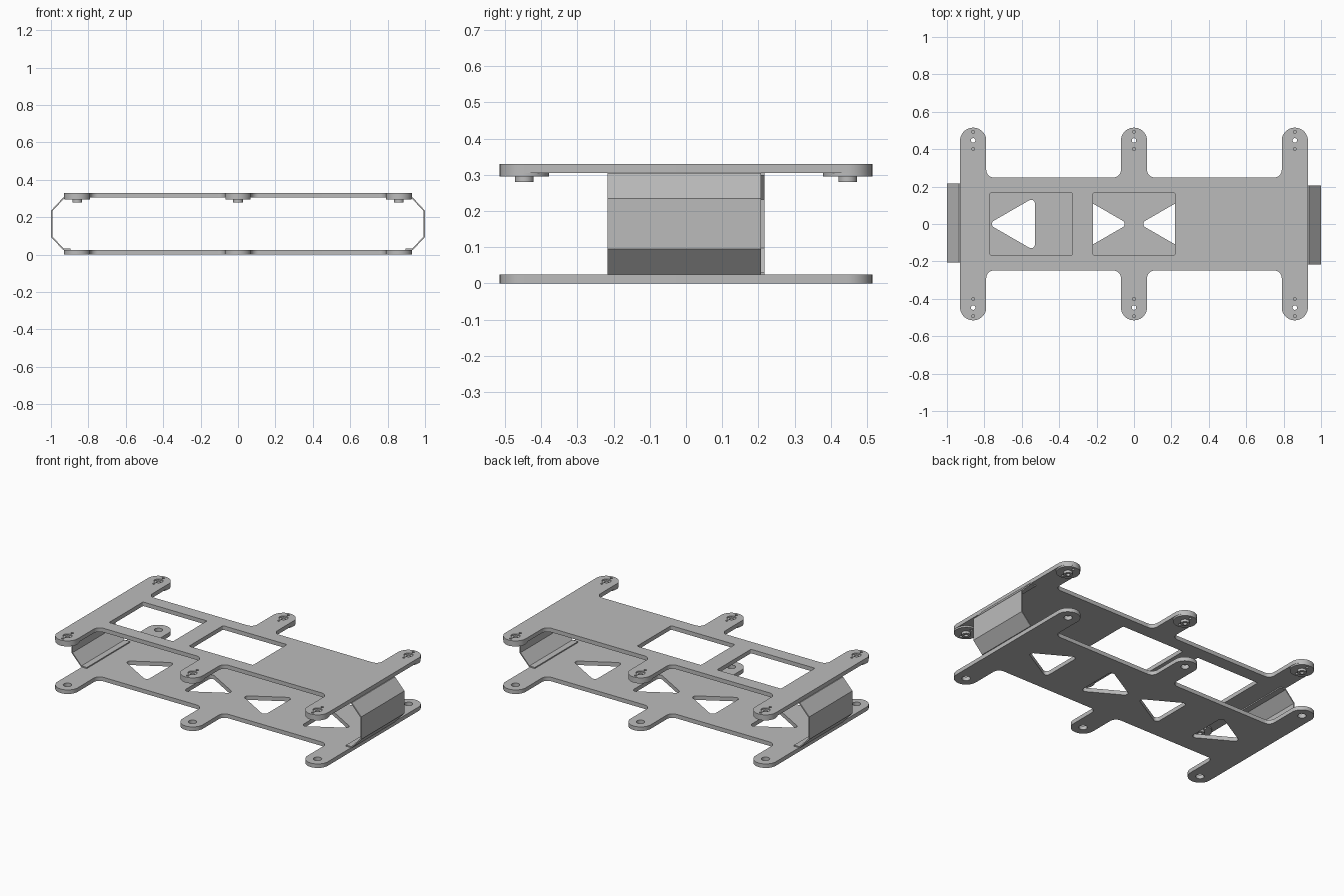
import bpy, bmesh
from math import pi, radians, cos, sin, tan
from mathutils import Vector, Matrix

cube = bpy.data.objects.get("Cube")
if cube:
    bpy.data.objects.remove(cube, do_unlink=True)

# Single plain metal colour
grey = bpy.data.materials.new("light_grey")
grey.use_nodes = True
grey.diffuse_color = (0.5, 0.5, 0.5, 1)
grey.node_tree.nodes["Principled BSDF"].inputs["Base Color"].default_value = (0.5, 0.5, 0.5, 1)


def circle(x, y, r, n=32):
    return [(x + r * cos(2 * pi * i / n), y + r * sin(2 * pi * i / n)) for i in range(n)]


def rounded(corners, steps=12):
    """Round each (x, y, radius) corner of a closed polygon."""
    pts = []
    for i, (x, y, r) in enumerate(corners):
        p = Vector((x, y))
        a = (Vector(corners[i - 1][:2]) - p).normalized()
        b = (Vector(corners[(i + 1) % len(corners)][:2]) - p).normalized()
        half = a.angle(b) / 2
        centre = p + (a + b).normalized() * (r / sin(half))
        u = p + a * (r / tan(half)) - centre
        v = p + b * (r / tan(half)) - centre
        sweep = pi - 2 * half
        for k in range(steps + 1):
            t = k / steps
            q = centre + (u * sin((1 - t) * sweep) + v * sin(t * sweep)) / sin(sweep) \
                if abs(sin(sweep)) > 1e-6 else p
            pts.append((q.x, q.y))
    return pts


def extruded(name, loops, low, high, matrix=Matrix()):
    """Fill an outline with holes and extrude it between two heights."""
    curve = bpy.data.curves.new(name, "CURVE")
    curve.dimensions = "2D"
    curve.fill_mode = "BOTH"
    curve.extrude = (high - low) / 2
    for loop in loops:
        spline = curve.splines.new("POLY")
        spline.points.add(len(loop) - 1)
        for point, (x, y) in zip(spline.points, loop):
            point.co = (x, y, 0, 1)
        spline.use_cyclic_u = True
    temp = bpy.data.objects.new(name + "_outline", curve)
    bpy.context.collection.objects.link(temp)
    graph = bpy.context.evaluated_depsgraph_get()
    mesh = bpy.data.meshes.new_from_object(temp.evaluated_get(graph))
    bpy.data.objects.remove(temp, do_unlink=True)
    bpy.data.curves.remove(curve)
    bm = bmesh.new()
    bm.from_mesh(mesh)
    bmesh.ops.remove_doubles(bm, verts=bm.verts, dist=0.00005)
    bmesh.ops.translate(bm, verts=bm.verts, vec=(0, 0, (low + high) / 2))
    bmesh.ops.transform(bm, matrix=matrix, verts=bm.verts)
    bmesh.ops.recalc_face_normals(bm, faces=bm.faces)
    bm.to_mesh(mesh)
    bm.free()
    mesh.name = name
    mesh.materials.clear()
    mesh.materials.append(grey)
    mesh.shade_smooth()
    mesh.set_sharp_from_angle(angle=radians(30))
    obj = bpy.data.objects.new(name, mesh)
    bpy.context.collection.objects.link(obj)
    return obj


# Shared plate outline with three tabs on each long side
END, BODY, TIP, HALF, TAB_Y = 0.93, 0.249, 0.515, 0.07, 0.447
tab_xs = (-0.86, 0, 0.86)
side = []
for x in tab_xs:
    left = [(x - HALF, BODY, 0.04)] if x > -0.8 else []
    right = [(x + HALF, BODY, 0.04)] if x < 0.8 else []
    side += left + [(x - HALF, TIP, 0.0695), (x + HALF, TIP, 0.0695)] + right
outline = rounded(side + [(-x, -y, r) for x, y, r in side])
tabs = [(x, s * TAB_Y) for x in tab_xs for s in (-1, 1)]


def pin_holes(x, y):
    return [circle(x, y + d, 0.008, 16) for d in (-0.046, 0.046)]


# Lower plate with mirrored triangular openings and tab holes
triangles = []
for s in (-1, 1):
    for base, apex in ((0.53, 0.78), (0.28, 0.03)):
        triangles.append(rounded([(s * base, 0.144, 0.02), (s * apex, 0, 0.02),
                                  (s * base, -0.144, 0.02)], 8))
extruded("lower_plate", [outline] + triangles + [circle(x, y, 0.024) for x, y in tabs], 0, 0.025)

# Upper plate with two rectangular windows
windows = [rounded([(a, -0.167, 0.008), (b, -0.167, 0.008), (b, 0.167, 0.008), (a, 0.167, 0.008)], 4)
           for a, b in ((-0.77, -0.33), (-0.22, 0.22))]
holes = []
for x, y in tabs:
    holes += [circle(x, y, 0.026)] + pin_holes(x, y)
extruded("upper_plate", [outline] + windows + holes, 0.305, 0.33)

# Mounting pads and hollow bushings under the upper tabs
for x, y in tabs:
    extruded("mounting_pad", [circle(x, y, 0.068, 48), circle(x, y, 0.026)] + pin_holes(x, y),
             0.295, 0.305)
    extruded("bushing", [circle(x, y, 0.026), circle(x, y, 0.012)], 0.28, 0.322)

# Bent sheet brackets joining the plates at both ends
outer = [(0.895, 0.025), (0.935, 0.025), (1.0, 0.095), (1.0, 0.235), (0.935, 0.305), (0.895, 0.305)]
inner = [(0.895, 0.298), (0.932, 0.298), (0.993, 0.232), (0.993, 0.098), (0.932, 0.032), (0.895, 0.032)]
for name, turn in (("left_bracket", 0), ("right_bracket", pi)):
    place = Matrix.Rotation(turn, 4, "Z") @ Matrix.Translation((0, -0.005, 0)) @ Matrix.Rotation(pi / 2, 4, "X")
    extruded(name, [outer + inner], -0.212, 0.212, place)
